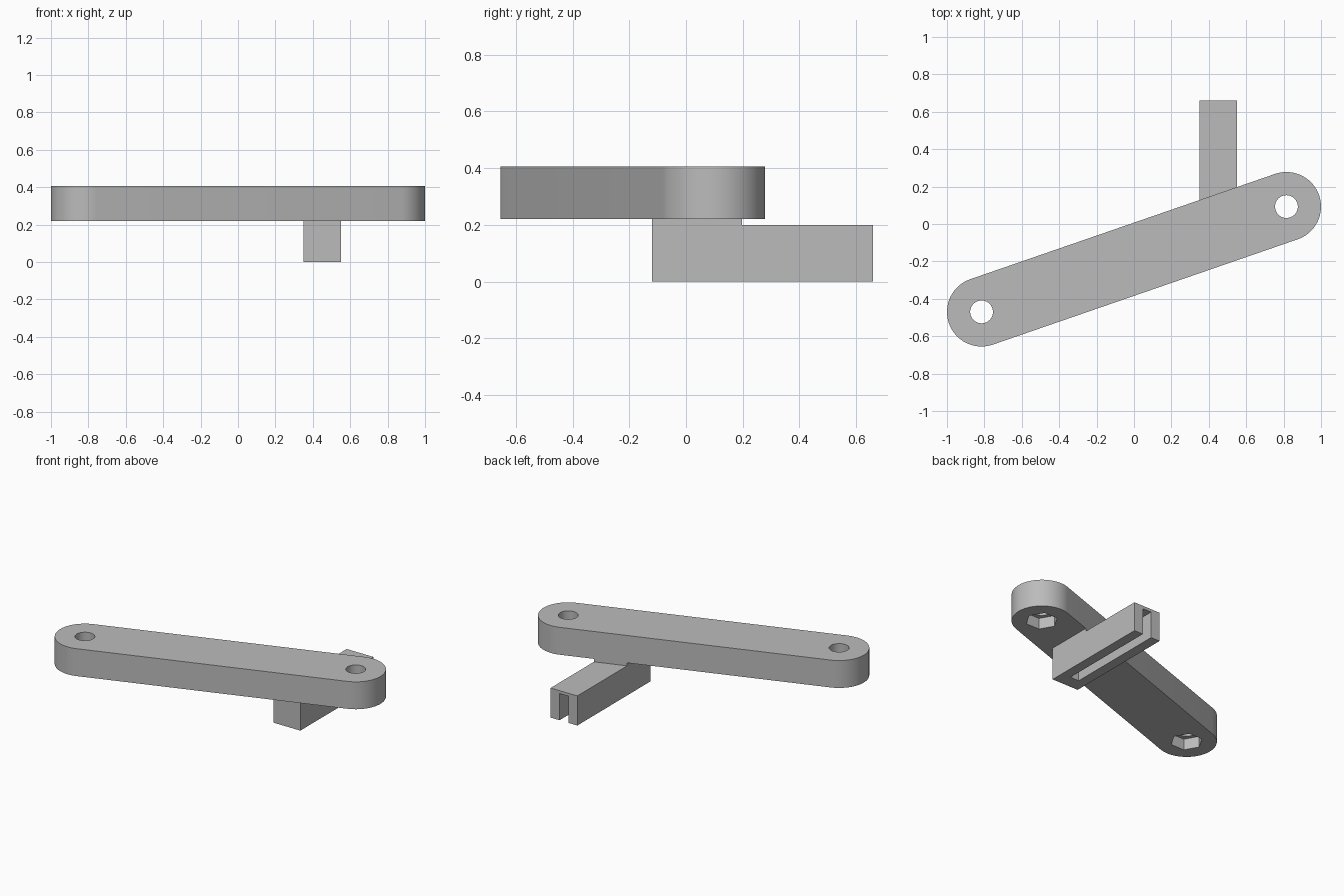
import bpy
import math
from mathutils import Vector

cube = bpy.data.objects.get("Cube")
if cube:
    bpy.data.objects.remove(cube, do_unlink=True)

grey = bpy.data.materials.new("plain_grey")
grey.use_nodes = True
grey.diffuse_color = (0.5, 0.5, 0.5, 1)
grey.node_tree.nodes["Principled BSDF"].inputs["Base Color"].default_value = (0.5, 0.5, 0.5, 1)


def prism(name, outline, z0, z1):
    """Extrude a counter-clockwise outline from z0 up to z1."""
    n = len(outline)
    verts = [(x, y, z) for z in (z0, z1) for x, y in outline]
    faces = [list(range(n))[::-1], list(range(n, 2 * n))]
    faces += [(i, (i + 1) % n, (i + 1) % n + n, i + n) for i in range(n)]
    mesh = bpy.data.meshes.new(name)
    mesh.from_pydata(verts, [], faces)
    mesh.materials.append(grey)
    obj = bpy.data.objects.new(name, mesh)
    bpy.context.collection.objects.link(obj)
    return obj


def arc(center, radius, start, sweep, steps):
    return [(center.x + radius * math.cos(start + sweep * i / steps),
             center.y + radius * math.sin(start + sweep * i / steps))
            for i in range(steps + 1)]


def ring(center, radius, sides):
    return arc(center, radius, 0, math.tau, sides)[:-1]


def rect(x0, x1, y0, y1):
    return [(x0, y0), (x1, y0), (x1, y1), (x0, y1)]


def combine(target, tool, operation):
    mod = target.modifiers.new(tool.name, 'BOOLEAN')
    mod.operation = operation
    mod.solver = 'EXACT'
    mod.object = tool
    bpy.context.view_layer.objects.active = target
    bpy.ops.object.modifier_apply(modifier=mod.name)
    bpy.data.objects.remove(tool, do_unlink=True)


# Slanted arm with round ends
low, high = Vector((-0.815, -0.47)), Vector((0.815, 0.093))
radius, arm_bottom, arm_top = 0.185, 0.22, 0.405
axis = high - low
angle = math.atan2(axis.y, axis.x)
outline = (arc(high, radius, angle - math.pi / 2, math.pi, 32)
           + arc(low, radius, angle + math.pi / 2, math.pi, 32))
arm = prism("arm", outline, arm_bottom, arm_top)

# Bolt holes with hexagonal nut pockets underneath
for end in (low, high):
    combine(arm, prism("bolt_hole", ring(end, 0.061, 40), 0.1, 0.5), 'DIFFERENCE')
    combine(arm, prism("nut_pocket", ring(end, 0.1, 6), 0.1, arm_bottom + 0.075), 'DIFFERENCE')

# Mounting rail below the arm
x0, x1, y0, y1 = 0.35, 0.55, -0.12, 0.66
rail = prism("mounting_rail", rect(x0, x1, y0, y1), 0, 0.2)


def arm_edge(x):
    return low.y + (x - low.x) * axis.y / axis.x + radius / math.cos(angle)


# Thin riser joining rail and arm, trimmed to the arm's edge
riser = prism("riser", [(x0, y0), (x1, y0), (x1, arm_edge(x1)), (x0, arm_edge(x0))],
              0.19, arm_bottom)
combine(rail, riser, 'UNION')

# Slot open at the bottom and the back
combine(rail, prism("slot", rect(0.417, 0.483, -0.03, 0.8), -0.1, 0.18), 'DIFFERENCE')

# Smooth the round walls, keep the corners sharp
for obj in (arm, rail):
    bpy.ops.object.select_all(action='DESELECT')
    obj.select_set(True)
    bpy.context.view_layer.objects.active = obj
    bpy.ops.object.shade_smooth_by_angle(angle=math.radians(30))
